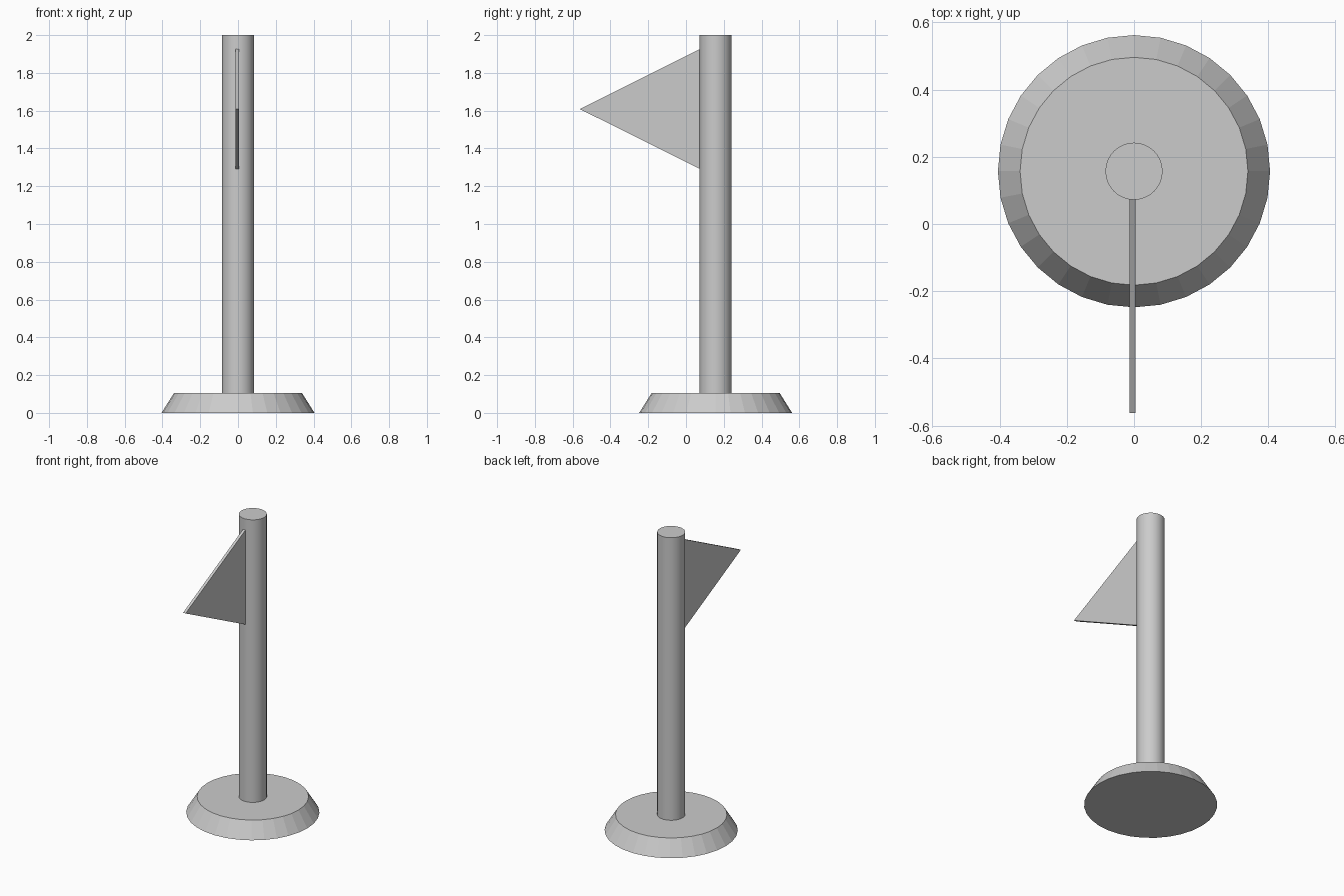
import bpy, math

if "Cube" in bpy.data.objects:
    bpy.data.objects.remove(bpy.data.objects["Cube"])

POLE_Y = 0.157

# Tapered, faceted base
bpy.ops.mesh.primitive_cone_add(vertices=32, radius1=0.405, radius2=0.339, depth=0.105,
                                location=(0, POLE_Y, 0.0525))
bpy.context.object.name = "base"

# Round pole
bpy.ops.mesh.primitive_cylinder_add(vertices=32, radius=0.085, depth=1.905,
                                    location=(0, POLE_Y, 1.0475))
pole = bpy.context.object
pole.name = "pole"
bpy.ops.object.shade_smooth_by_angle(angle=math.radians(30))

# Triangular pennant, root slightly embedded in the pole
profile = [(0.082, 1.287), (0.082, 1.930), (-0.562, 1.6085)]
x0, x1 = -0.0140, 0.0045
verts = [(x, y, z) for x in (x0, x1) for y, z in profile]
faces = [(0, 2, 1)[::-1], (3, 4, 5)[::-1]]
faces += [(i, (i + 1) % 3, (i + 1) % 3 + 3, i + 3) for i in range(3)]
mesh = bpy.data.meshes.new("flag")
mesh.from_pydata(verts, [], faces)
flag = bpy.data.objects.new("flag", mesh)
bpy.context.collection.objects.link(flag)

# Consistent outward normals
bpy.ops.object.select_all(action='DESELECT')
bpy.context.view_layer.objects.active = flag
flag.select_set(True)
bpy.ops.object.mode_set(mode='EDIT')
bpy.ops.mesh.select_all(action='SELECT')
bpy.ops.mesh.normals_make_consistent(inside=False)
bpy.ops.object.mode_set(mode='OBJECT')
